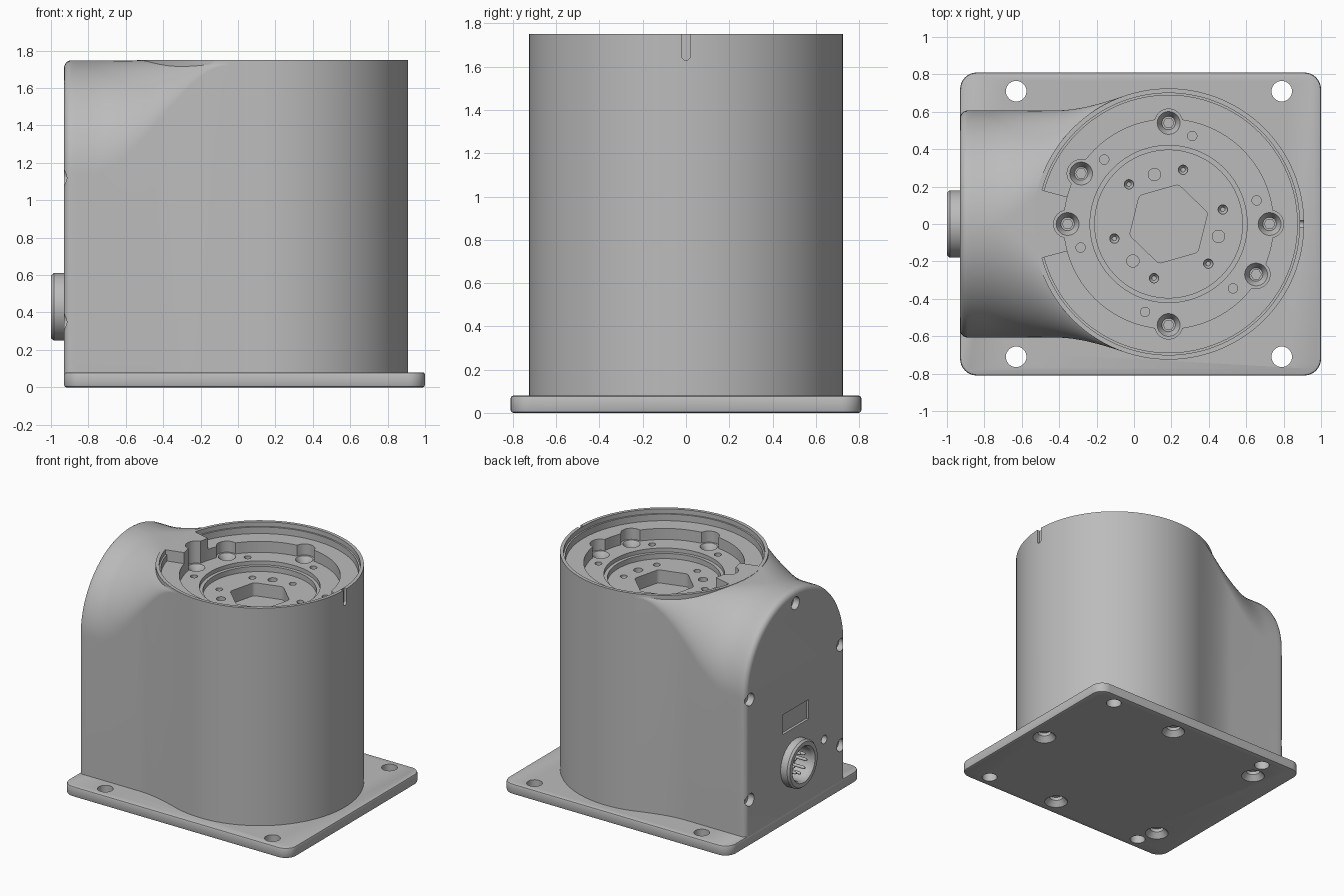
import bpy, bmesh
from math import sin, cos, pi, radians, sqrt, atan2

if "Cube" in bpy.data.objects:
    bpy.data.objects.remove(bpy.data.objects["Cube"])

grey = bpy.data.materials.new("machined_grey")
grey.use_nodes = True
grey.diffuse_color = (0.5, 0.5, 0.5, 1)
grey.node_tree.nodes["Principled BSDF"].inputs["Base Color"].default_value = (0.5, 0.5, 0.5, 1)

CX, TOP, FACE = 0.185, 1.75, -0.93   # drum axis, top height, panel plane


def loft(name, loops, bevel=0):
    """Solid skinned through closed loops with the same point count."""
    bm = bmesh.new()
    rows = [[bm.verts.new(p) for p in loop] for loop in loops]
    n = len(rows[0])
    caps = [bm.faces.new(rows[0]), bm.faces.new(rows[-1])]
    for a, b in zip(rows, rows[1:]):
        for i in range(n):
            j = (i + 1) % n
            bm.faces.new((a[i], a[j], b[j], b[i]))
    bmesh.ops.recalc_face_normals(bm, faces=bm.faces)
    if bevel:
        rim = list({e for f in caps for e in f.edges})
        bmesh.ops.bevel(bm, geom=rim, offset=bevel, segments=2, affect='EDGES', profile=0.5)
    mesh = bpy.data.meshes.new(name)
    bm.to_mesh(mesh)
    bm.free()
    mesh.materials.append(grey)
    ob = bpy.data.objects.new(name, mesh)
    bpy.context.collection.objects.link(ob)
    return ob


def post(name, x, y, stations, n=32, turn=0.0):
    """Vertical turned solid; stations are (z, radius)."""
    ang = [turn + 2 * pi * i / n for i in range(n)]
    return loft(name, [[(x + r * cos(a), y + r * sin(a), z) for a in ang] for z, r in stations])


def rod(name, y, z, stations, n=32):
    """Turned solid along x; stations are (x, radius)."""
    ang = [2 * pi * i / n for i in range(n)]
    return loft(name, [[(x, y + r * cos(a), z + r * sin(a)) for a in ang] for x, r in stations])


def prism(name, outline, z0, z1, bevel=0):
    return loft(name, [[(x, y, z) for x, y in outline] for z in (z0, z1)], bevel)


def box(name, x0, x1, y0, y1, z0, z1):
    return prism(name, [(x0, y0), (x1, y0), (x1, y1), (x0, y1)], z0, z1)


def boolean(ob, tool, op='DIFFERENCE'):
    mod = ob.modifiers.new("boolean", 'BOOLEAN')
    mod.operation, mod.solver, mod.object = op, 'EXACT', tool
    bpy.context.view_layer.objects.active = ob
    bpy.ops.object.modifier_apply(modifier=mod.name)
    bpy.data.objects.remove(tool)


def polar(r, deg):
    return CX + r * cos(radians(deg)), r * sin(radians(deg))


def smooth(t):
    t = min(max(t, 0), 1)
    return t * t * (3 - 2 * t)


# Base plate with rounded corners, mounting holes and countersinks below
R = 0.09
outline = []
for k, (x, y) in enumerate([(1 - R, 0.81 - R), (FACE + R, 0.81 - R),
                            (FACE + R, R - 0.81), (1 - R, R - 0.81)]):
    for i in range(9):
        a = (k + i / 8) * pi / 2
        outline.append((x + R * cos(a), y + R * sin(a)))
plate = prism("base_plate", outline, 0, 0.08, 0.012)
for x in (-0.63, 0.79):
    for y in (-0.71, 0.71):
        boolean(plate, post("cutter", x, y, [(-0.1, 0.055), (0.2, 0.055)]))
for x, y in [(CX, 0.67), (CX, -0.67), (0.86, 0), (-0.68, 0.55), (-0.68, -0.55)]:
    boolean(plate, post("cutter", x, y, [(-0.01, 0.093), (0.04, 0.05), (0.065, 0.05)]))


# Arched housing whose rounded shoulders blend into the drum
def section(x, w, r, inset=0):
    w, r, top = w - inset, max(r - inset, 0.01), TOP - 0.002 - inset
    half = [(w, 0.075)]
    for i in range(25):
        a = i / 24 * pi / 2
        half.append((w - r + r * cos(a), top - r + r * sin(a)))
    half[-1] = (max(half[-1][0], 0.001), top)
    return [(x, y, z) for y, z in half] + [(x, -y, z) for y, z in reversed(half)]


sections = []
for i in range(6):
    a = i / 5 * pi / 2
    sections.append(section(FACE + 0.04 * (1 - cos(a)), 0.607, 0.606, 0.04 * (1 - sin(a))))
for i in range(1, 31):
    x = FACE + 0.04 + i / 30 * 0.84
    t = max((x + 0.42) / 0.37, 0)
    w = 0.607 + 0.079 * smooth(t) + 0.126 * (t ** 3 - t ** 2)
    sections.append(section(x, w, 0.606 - 0.58 * smooth((x + 0.78) / 0.73)))
sections.append(section(0.1, 0.6, 0.02))
body = loft("housing", sections)
boolean(body, post("drum", CX, 0, [(0.075, 0.725), (TOP, 0.725)], 128), 'UNION')

# Stepped rim recess, interrupted by a tab next to the arch
for r, z in [(0.7, 1.715), (0.688, 1.665)]:
    arc = [polar(r, -165 + 330 * i / 110) for i in range(111)]
    boolean(body, prism("cutter", arc + [polar(0.4, 165), polar(0.4, -165)], z, 1.8))

# Lobed pocket around the screws
SCREWS = (0, 90, 150, 180, 270, 330)
pocket = []
for i in range(240):
    deg, r = i * 1.5, 0.56
    for s in SCREWS:
        d = radians((deg - s + 180) % 360 - 180)
        inside = 0.075 ** 2 - (0.54 * sin(d)) ** 2
        if abs(d) < 1 and inside > 0:
            r = max(r, 0.54 * cos(d) + sqrt(inside))
    pocket.append(polar(r, deg))
boolean(body, prism("cutter", pocket, 1.58, 1.81))

# Hub recess and hexagonal socket
boolean(body, post("cutter", CX, 0, [(1.55, 0.42), (1.82, 0.42)], 96))
boolean(body, post("cutter", CX, 0, [(1.51, 0.395), (1.83, 0.395)], 96))
hexagon = []
for k in range(6):
    x, y = polar(0.185, 76 + 60 * k)
    for i in range(5):
        a = radians(46 + 60 * k + 15 * i)
        hexagon.append((x + 0.028 * cos(a), y + 0.028 * sin(a)))
boolean(body, prism("cutter", hexagon, 1.41, 1.6))

# Screw seats with hexagonal drives
for s in SCREWS:
    x, y = polar(0.54, s)
    boolean(body, post("cutter", x, y, [(1.53, 0.036), (1.545, 0.04), (1.585, 0.064)]))
    boolean(body, post("cutter", x, y, [(1.49, 0.028), (1.56, 0.028)], 6))

# Dowel holes in the pocket floor and threaded holes in the hub
for k in range(6):
    x, y = polar(0.487, 15 + 60 * k)
    boolean(body, post("cutter", x, y, [(1.55, 0.025), (1.6, 0.025)], 24))
    x, y = polar(0.3, 15 + 60 * k)
    boolean(body, post("cutter", x, y, [(1.47, 0.012), (1.49, 0.025), (1.53, 0.025)], 24))
for k in range(3):
    x, y = polar(0.275, 106 + 120 * k)
    boolean(body, post("cutter", x, y, [(1.46, 0.033), (1.53, 0.033)], 24))

# Alignment slot in the drum wall
boolean(body, box("cutter", 0.888, 0.95, -0.02, 0.02, 1.65, 1.8))
boolean(body, rod("cutter", 0, 1.65, [(0.888, 0.02), (0.96, 0.02)]))

# Panel fasteners, status hole, label frame and connector well
for y, z in [(0.55, 0.35), (-0.55, 0.35), (0.55, 1.12), (-0.55, 1.12), (0, 1.65)]:
    boolean(body, rod("cutter", y, z, [(-1, 0.048), (FACE + 0.05, 0.048)], 24))
    boolean(body, rod("cutter", y, z, [(-1, 0.025), (FACE + 0.08, 0.025)], 6))
boolean(body, rod("cutter", -0.35, 0.47, [(-1, 0.032), (FACE + 0.04, 0.032)], 24))
boolean(body, box("cutter", -1, FACE + 0.02, -0.16, 0.16, 0.7, 0.85))
boolean(body, rod("cutter", 0, 0.43, [(-1, 0.125), (-0.85, 0.125)], 48))

# Round connector with its pins
collar = rod("connector_collar", 0, 0.43,
             [(-0.92, 0.18), (-0.985, 0.18), (-1, 0.168)], 64)
boolean(collar, rod("cutter", 0, 0.43, [(-0.8, 0.125), (-0.98, 0.125), (-1.01, 0.145)], 48))
parts = [plate, body, collar]
for k in range(8):
    a = 2 * pi * k / 8
    parts.append(rod("connector_pin", 0.075 * cos(a), 0.43 + 0.075 * sin(a),
                     [(-0.84, 0.011), (-0.965, 0.011), (-0.975, 0.006)], 12))

# Smooth shading with crisp edges
bpy.ops.object.select_all(action='DESELECT')
for ob in parts:
    ob.select_set(True)
bpy.context.view_layer.objects.active = body
bpy.ops.object.shade_smooth_by_angle(angle=radians(30))
